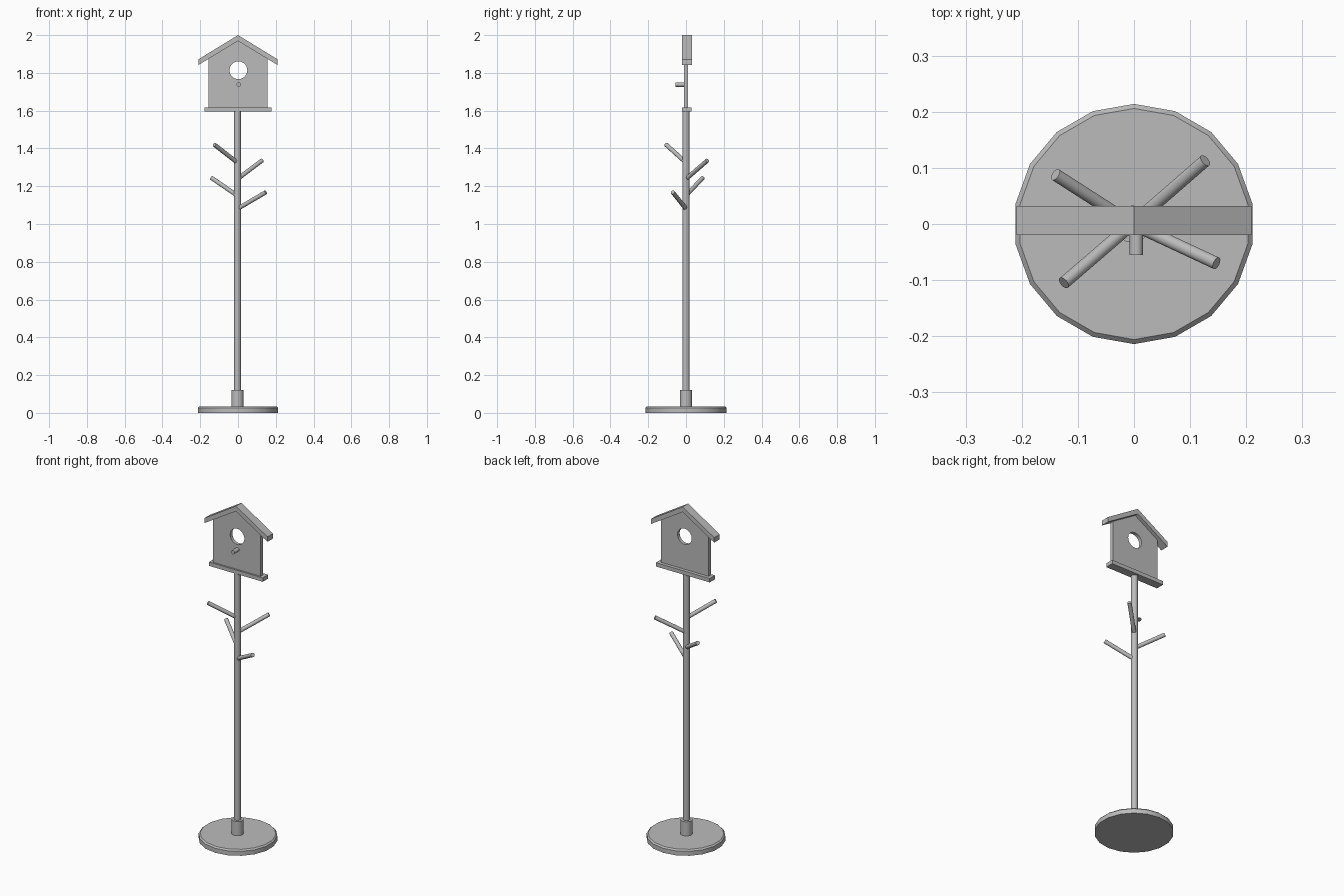
import bpy, math
from mathutils import Vector

cube = bpy.data.objects.get("Cube")
if cube:
    bpy.data.objects.remove(cube, do_unlink=True)

# One plain grey for everything
grey = bpy.data.materials.new("plain_grey")
grey.use_nodes = True
grey.diffuse_color = (0.5, 0.5, 0.5, 1)
grey.node_tree.nodes["Principled BSDF"].inputs["Base Color"].default_value = grey.diffuse_color


def rod(name, start, end, radius, sides=16, bevel=0):
    """Round bar between two points, optionally with a softened top rim."""
    start, end = Vector(start), Vector(end)
    axis = end - start
    bpy.ops.mesh.primitive_cylinder_add(vertices=sides, radius=radius, depth=axis.length,
                                        location=(start + end) / 2)
    obj = bpy.context.object
    obj.name = name
    obj.data.materials.append(grey)
    if bevel:
        for v in obj.data.vertices:
            v.select = v.co.z > 0
        group = obj.vertex_groups.new(name="top_rim")
        group.add([v.index for v in obj.data.vertices if v.co.z > 0], 1, "ADD")
        mod = obj.modifiers.new("rim", "BEVEL")
        mod.width = bevel
        mod.segments = 1
        mod.limit_method = "VGROUP"
        mod.vertex_group = "top_rim"
        bpy.ops.object.modifier_apply(modifier=mod.name)
    obj.rotation_euler = axis.to_track_quat("Z", "Y").to_euler()
    bpy.ops.object.shade_smooth_by_angle(angle=math.radians(30))
    return obj


def board(name, outlines, y_front, y_back):
    """Flat board cut from x-z outlines; inner outlines become holes."""
    curve = bpy.data.curves.new(name, "CURVE")
    curve.dimensions = "2D"
    curve.fill_mode = "BOTH"
    curve.extrude = (y_back - y_front) / 2
    for points in outlines:
        spline = curve.splines.new("POLY")
        spline.points.add(len(points) - 1)
        for p, (x, z) in zip(spline.points, points):
            p.co = (x, z, 0, 1)
        spline.use_cyclic_u = True
    temp = bpy.data.objects.new("temp", curve)
    bpy.context.collection.objects.link(temp)
    graph = bpy.context.evaluated_depsgraph_get()
    mesh = bpy.data.meshes.new_from_object(temp.evaluated_get(graph))
    bpy.data.objects.remove(temp, do_unlink=True)
    obj = bpy.data.objects.new(name, mesh)
    mesh.materials.clear()
    mesh.materials.append(grey)
    mesh.shade_flat()
    obj.rotation_euler.x = math.pi / 2
    obj.location.y = (y_front + y_back) / 2
    bpy.context.collection.objects.link(obj)
    return obj


# Stand: round foot, collar and pole
px = -0.003
rod("foot", (0, 0, 0), (0, 0, 0.035), 0.214, sides=18, bevel=0.008)
rod("collar", (px, 0, 0.03), (px, 0, 0.12), 0.033, sides=18)
rod("pole", (px, 0, 0.1), (px, 0, 1.6), 0.0185, sides=18)

# Branches climbing around the pole: start height, tip
branches = {
    "branch_front_left": (1.08, (0.147, -0.07, 1.168)),
    "branch_back_right": (1.15, (-0.14, 0.088, 1.244)),
    "branch_back_left": (1.238, (0.127, 0.113, 1.336)),
    "branch_front_right": (1.325, (-0.125, -0.105, 1.42)),
}
for name, (z, tip) in branches.items():
    rod(name, (px, 0, z), tip, 0.0115, sides=14)

# House front with a round see-through entrance
hole = [(0.002 + 0.047 * math.cos(a), 1.814 + 0.047 * math.sin(a))
        for a in (i * math.tau / 32 for i in range(32))]
walls = [(-0.157, 1.61), (0.157, 1.61), (0.157, 1.877), (0, 1.972), (-0.157, 1.877)]
board("house_wall", [walls, hole], -0.01, 0.01)

# Floor and pitched roof
floor = [(-0.178, 1.595), (0.178, 1.595), (0.178, 1.618), (-0.178, 1.618)]
board("house_floor", [floor], -0.02, 0.03)
roof = [(-0.209, 1.842), (0, 1.969), (0.209, 1.842), (0.209, 1.872), (0, 2.0), (-0.209, 1.872)]
board("roof", [roof], -0.02, 0.032)

# Perch below the entrance
rod("perch", (0.004, 0, 1.738), (0.004, -0.055, 1.738), 0.012, sides=14)
